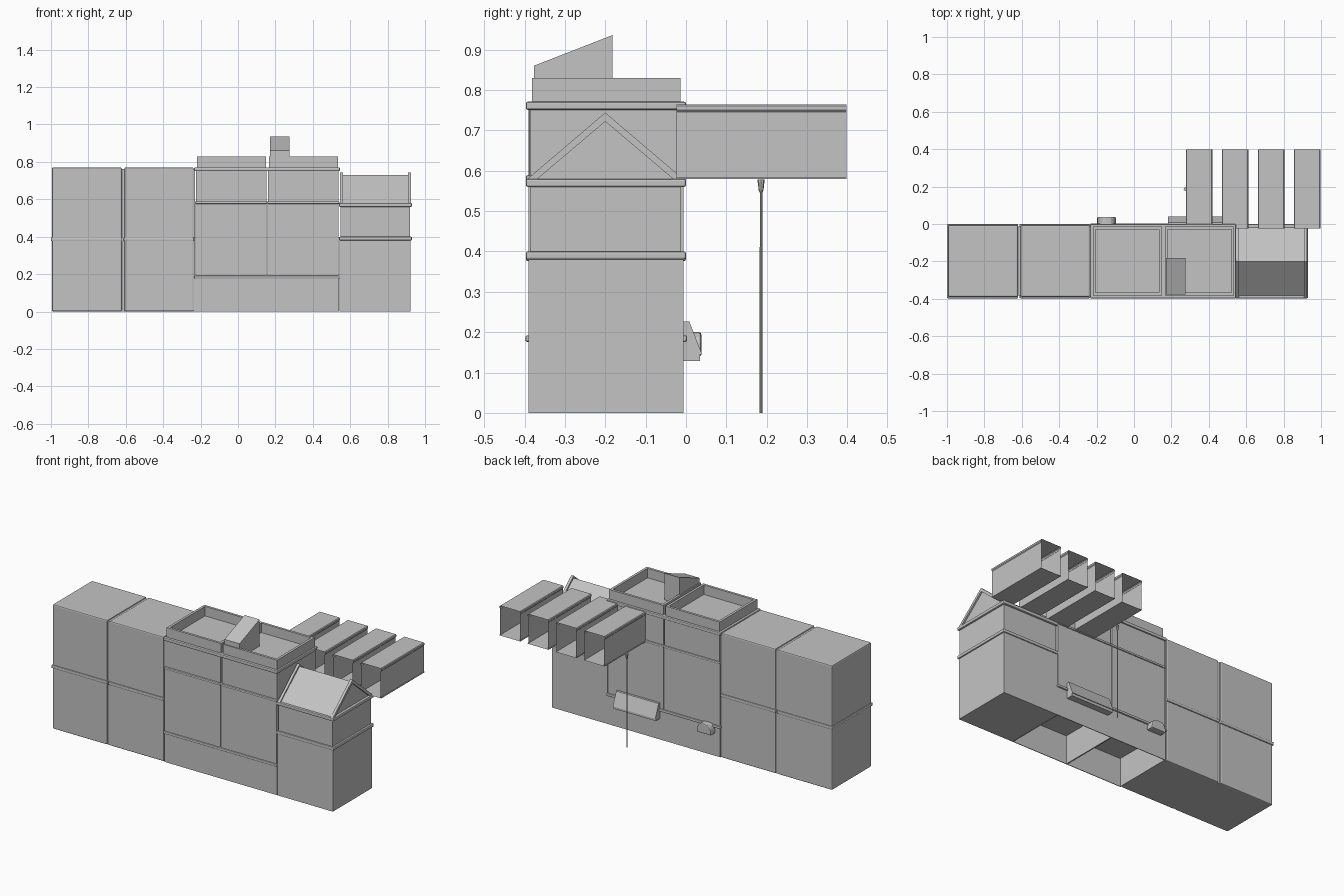
import bpy, bmesh, math

if "Cube" in bpy.data.objects:
    bpy.data.objects.remove(bpy.data.objects["Cube"])

mat = bpy.data.materials.new("plain grey")
mat.diffuse_color = (0.55, 0.55, 0.55, 1)
mat.use_nodes = True
mat.node_tree.nodes["Principled BSDF"].inputs["Base Color"].default_value = mat.diffuse_color


def finish(name, bm, bevel=0.0, segs=2, recalc=True):
    if recalc:
        bmesh.ops.recalc_face_normals(bm, faces=bm.faces)
    me = bpy.data.meshes.new(name)
    bm.to_mesh(me)
    bm.free()
    me.materials.append(mat)
    ob = bpy.data.objects.new(name, me)
    bpy.context.collection.objects.link(ob)
    if bevel:
        m = ob.modifiers.new("bevel", 'BEVEL')
        m.width, m.segments = bevel, segs
    return ob


def box(name, x, y, z, bevel=0.0):
    bm = bmesh.new()
    bmesh.ops.create_cube(bm, size=1)
    for v in bm.verts:
        v.co = [r[0] if c < 0 else r[1] for c, r in zip(v.co, (x, y, z))]
    return finish(name, bm, bevel)


def sweep(name, pts, a, b, axis='x', caps=True, bevel=0.0):
    """Extrude a closed profile: (y, z) along x, or (x, z) along y."""
    bm = bmesh.new()
    place = (lambda p, t: (t, p[0], p[1])) if axis == 'x' else (lambda p, t: (p[0], t, p[1]))
    va = [bm.verts.new(place(p, a)) for p in pts]
    vb = [bm.verts.new(place(p, b)) for p in pts]
    n = len(pts)
    for i in range(n):
        j = (i + 1) % n
        bm.faces.new((va[i], va[j], vb[j], vb[i]))
    if caps:
        bm.faces.new(va)
        bm.faces.new(vb[::-1])
    return finish(name, bm, bevel, recalc=caps)


def frame(name, x, y, z, t):
    """Four walls, open in the middle."""
    bm = bmesh.new()
    rings = []
    for inset, h in ((0, z[0]), (0, z[1]), (t, z[1]), (t, z[0])):
        rings.append([bm.verts.new(c) for c in (
            (x[0] + inset, y[0] + inset, h), (x[1] - inset, y[0] + inset, h),
            (x[1] - inset, y[1] - inset, h), (x[0] + inset, y[1] - inset, h))])
    for k in range(4):
        r, s = rings[k], rings[(k + 1) % 4]
        for i in range(4):
            j = (i + 1) % 4
            bm.faces.new((r[i], r[j], s[j], s[i]))
    return finish(name, bm)


def ledge(name, x0, x1, z, h=0.02, y=(-0.397, 0.0)):
    return box(name, (x0, x1), y, (z - h / 2, z + h / 2), 0.005)


YF, YB = -0.39, -0.006
X = [-0.995, -0.614, -0.23, 0.155, 0.54, 0.922]

# left wing: two bays, two storeys
for i in (0, 1):
    a, b = X[i] + (0.007 if i else 0), X[i + 1] - 0.007
    box(f"left_bay_{i + 1}", (a, b), (YF, YB), (0, 0.77), 0.007)
    ledge(f"left_ledge_{i + 1}", a - 0.005, b + 0.002, 0.386)
box("left_wing_core", (-0.985, X[2]), (YF + 0.008, YB - 0.008), (0, 0.763))

# middle wing: hollow ground floor, main floor, top floor, parapet
for i in (2, 3):
    a, b = X[i], X[i + 1]
    frame(f"middle_base_{i - 1}", (a, b), (YF, YB), (0, 0.185), 0.004)
    ledge(f"middle_low_ledge_{i - 1}", a - 0.004, b + 0.004, 0.184, 0.016, (-0.398, 0.003))
    box(f"middle_floor_{i - 1}", (a + 0.002, b - 0.002), (YF, YB), (0.185, 0.58))
    ledge(f"middle_ledge_{i - 1}", a, b + 0.002, 0.582, 0.014)
    box(f"top_floor_{i - 1}", (a + 0.005, b - 0.003), (-0.386, -0.008), (0.58, 0.765))
    ledge(f"top_ledge_{i - 1}", a - 0.004, b + 0.005, 0.761)
    frame(f"parapet_{i - 1}", (a + 0.01, b - 0.005), (-0.382, -0.014), (0.765, 0.83), 0.015)

# sloped stair housing on the flat roof
sweep("roof_stair_housing", [(-0.377, 0.765), (-0.182, 0.765), (-0.182, 0.936), (-0.377, 0.86)],
      0.172, 0.275)

# right wing: lower storey, upper storey, gable roof
box("right_base", (X[4] + 0.002, X[5]), (YF, YB), (0, 0.385))
ledge("right_low_ledge", X[4], 0.93, 0.39)
box("right_upper", (0.548, 0.919), (-0.387, -0.012), (0.39, 0.57))
ledge("right_top_ledge", X[4], 0.93, 0.57)
sweep("gable_roof", [(-0.385, 0.578), (-0.015, 0.578), (-0.2, 0.73)], 0.555, 0.914)
for k, (a, b) in enumerate(((0.546, 0.562), (0.908, 0.924))):
    sweep(f"gable_rim_{k + 1}", [(-0.395, 0.578), (-0.37, 0.578), (-0.2, 0.722), (-0.03, 0.578),
                                 (-0.005, 0.578), (-0.2, 0.744)], a, b)

# four thin-walled open boxes hanging off the back
for k in range(4):
    a = 0.277 + 0.1925 * k
    b = a + 0.142
    sweep(f"open_box_{k + 1}",
          [(a + 0.004, 0.584), (a, 0.584), (a, 0.58), (b, 0.58), (b, 0.584), (b - 0.004, 0.584),
           (b - 0.004, 0.745), (b, 0.75), (b, 0.76), (b - 0.004, 0.764),
           (a + 0.004, 0.764), (a, 0.76), (a, 0.75), (a + 0.004, 0.745)],
          0.398, -0.024, 'y', caps=False)

# awnings on the back wall
sweep("long_awning", [(-0.008, 0.227), (0.008, 0.227), (0.04, 0.145), (0.035, 0.145),
                      (0.035, 0.129), (-0.008, 0.129)], 0.182, 0.472)
arc = [(-0.147 + 0.05 * math.copysign(abs(math.cos(t)) ** 0.6, math.cos(t)), 0.14 + 0.06 * math.sin(t))
       for t in [math.pi * i / 10 for i in range(11)]]
sweep("round_awning", arc, -0.008, 0.038, 'y', bevel=0.006)

# slim pole with a flared head
bm = bmesh.new()
rings = []
for z, r in ((0, 0.0035), (0.3, 0.0035), (0.545, 0.003), (0.552, 0.006), (0.578, 0.009)):
    rings.append([bm.verts.new((0.274 + r * math.cos(i * math.pi / 4),
                                0.186 + r * math.sin(i * math.pi / 4), z)) for i in range(8)])
for r, s in zip(rings, rings[1:]):
    for i in range(8):
        bm.faces.new((r[i], r[(i + 1) % 8], s[(i + 1) % 8], s[i]))
bm.faces.new(rings[0])
bm.faces.new(rings[-1])
finish("pole", bm)
